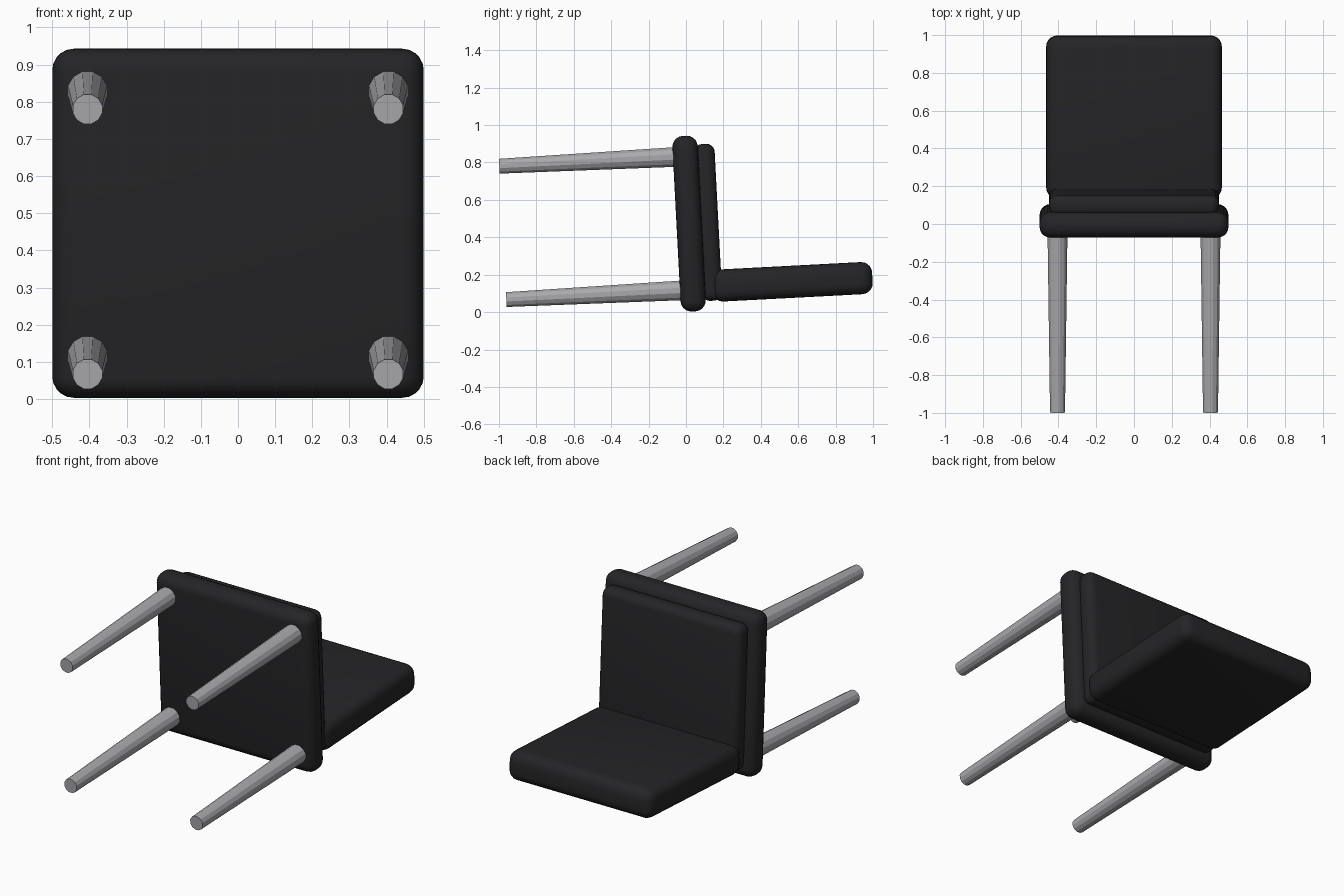
import bpy, bmesh, math
from mathutils import Matrix, Vector

if "Cube" in bpy.data.objects:
    bpy.data.objects.remove(bpy.data.objects["Cube"])

TILT = math.radians(3)          # whole chair lies tipped back by this much
ROT = Matrix.Rotation(TILT, 4, 'X')

def material(name, c):
    m = bpy.data.materials.new(name)
    m.diffuse_color = (*c, 1)
    m.use_nodes = True
    m.node_tree.nodes["Principled BSDF"].inputs["Base Color"].default_value = m.diffuse_color
    return m

black = material("black_upholstery", (0.018, 0.018, 0.02))
metal = material("leg_grey", (0.40, 0.40, 0.42))

def make_object(name, bm, loc, mat):
    me = bpy.data.meshes.new(name)
    bm.to_mesh(me)
    bm.free()
    ob = bpy.data.objects.new(name, me)
    bpy.context.collection.objects.link(ob)
    ob.location = loc
    ob.rotation_euler = (TILT, 0, 0)
    me.materials.append(mat)
    return ob

def pad(name, size, loc, radius):
    bm = bmesh.new()
    bmesh.ops.create_cube(bm, size=1)
    bmesh.ops.scale(bm, vec=size, verts=bm.verts)
    bmesh.ops.bevel(bm, geom=bm.edges[:], offset=radius, segments=5,
                    profile=0.5, affect='EDGES')
    ob = make_object(name, bm, loc, black)
    bpy.ops.object.select_all(action='DESELECT')
    ob.select_set(True)
    bpy.context.view_layer.objects.active = ob
    bpy.ops.object.shade_smooth_by_angle(angle=math.radians(35))

# Upholstered pads
pad("seat", (1.0, 0.135, 0.94), (0, 0.0165, 0.473), 0.058)
pad("seat_cushion", (0.90, 0.11, 0.84), (0, 0.118, 0.48), 0.045)
pad("backrest", (0.93, 0.86, 0.172), (0, 0.567, 0.162), 0.058)

# Tapered twelve-sided legs, foot end at -y
LENGTH = 0.98
foot_top = Vector((0, -0.998, 0.78))
foot_low = foot_top + ROT @ Vector((0, 0, -0.714))
for row, foot in (("upper", foot_top), ("lower", foot_low)):
    for side, x in (("left", -0.405), ("right", 0.405)):
        bm = bmesh.new()
        bmesh.ops.create_cone(bm, cap_ends=True, segments=12,
                              radius1=0.041, radius2=0.055, depth=LENGTH)
        turn = Matrix.Rotation(math.radians(-90), 4, 'X') @ Matrix.Rotation(math.radians(15), 4, 'Z')
        bmesh.ops.transform(bm, verts=bm.verts,
                            matrix=Matrix.Translation((0, LENGTH / 2, 0)) @ turn)
        make_object(f"{row}_{side}_leg", bm, (x, foot.y, foot.z), metal)
